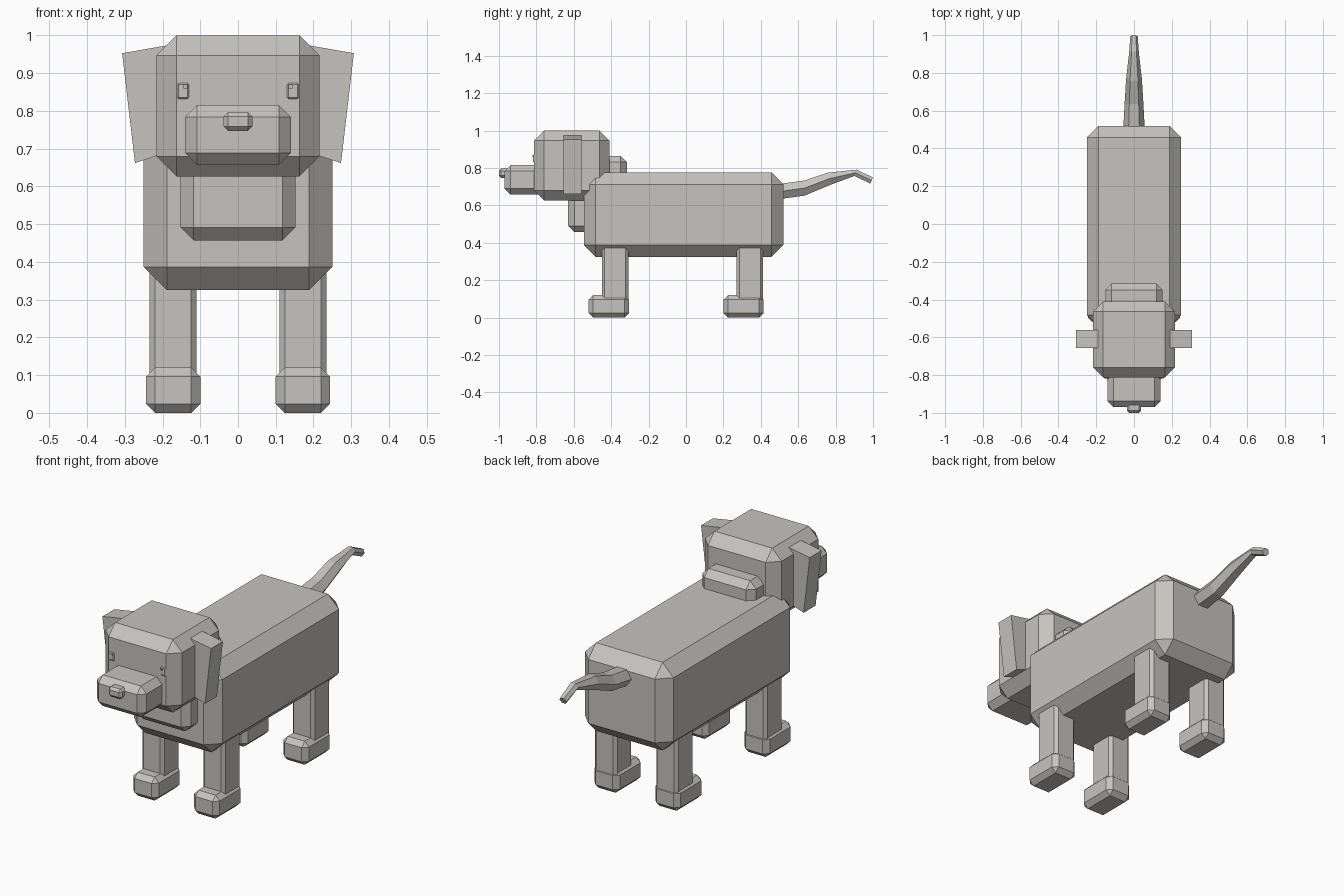
import bpy, bmesh
from mathutils import Vector

if "Cube" in bpy.data.objects:
    bpy.data.objects.remove(bpy.data.objects["Cube"])

fur = bpy.data.materials.new("warm_grey")
fur.diffuse_color = (0.56, 0.55, 0.52, 1)
fur.use_nodes = True
fur.node_tree.nodes["Principled BSDF"].inputs["Base Color"].default_value = fur.diffuse_color


def finish(name, bm):
    bmesh.ops.recalc_face_normals(bm, faces=bm.faces)
    me = bpy.data.meshes.new(name)
    bm.to_mesh(me)
    bm.free()
    me.materials.append(fur)
    ob = bpy.data.objects.new(name, me)
    bpy.context.collection.objects.link(ob)
    return ob


def block(name, x, y, z, chamfer=0.0):
    """Box between (min, max) ranges with flat chamfered edges."""
    bm = bmesh.new()
    bmesh.ops.create_cube(bm, size=1)
    for v in bm.verts:
        v.co = Vector([r[0] + (c + 0.5) * (r[1] - r[0]) for c, r in zip(v.co, (x, y, z))])
    if chamfer:
        bmesh.ops.bevel(bm, geom=bm.edges[:], offset=chamfer, offset_type='OFFSET',
                        segments=1, profile=0.5, affect='EDGES')
    return finish(name, bm)


def skin(name, rings):
    """Loft closed rings of points into a capped solid."""
    bm = bmesh.new()
    loops = [[bm.verts.new(p) for p in ring] for ring in rings]
    n = len(loops[0])
    for a, b in zip(loops, loops[1:]):
        for i in range(n):
            bm.faces.new((a[i], a[(i + 1) % n], b[(i + 1) % n], b[i]))
    bm.faces.new(loops[0])
    bm.faces.new(loops[-1])
    return finish(name, bm)


# Torso, neck and head
block("body", (-0.25, 0.25), (-0.545, 0.52), (0.325, 0.775), 0.062)
block("neck", (-0.152, 0.152), (-0.63, -0.315), (0.457, 0.865), 0.034)
block("head", (-0.216, 0.216), (-0.812, -0.41), (0.627, 1.0), 0.053)
block("snout", (-0.14, 0.14), (-0.97, -0.72), (0.657, 0.816), 0.032)
block("nose", (-0.038, 0.038), (-1.0, -0.945), (0.747, 0.797), 0.012)

for s, side in ((-1, "left"), (1, "right")):
    def span(a, b):
        return tuple(sorted((s * a, s * b)))

    # Eyes with a small raised glint
    block(side + "_eye", span(0.13, 0.161), (-0.817, -0.79), (0.832, 0.874), 0.004)
    block(side + "_eye_glint", span(0.134, 0.144), (-0.822, -0.80), (0.860, 0.870))

    # Tapered hanging ears
    profile = [(0.17, 0.977), (0.307, 0.953), (0.273, 0.662), (0.20, 0.686)]
    skin(side + "_ear", [[(s * x, y, z) for x, z in profile] for y in (-0.656, -0.56)])

    # Legs and paws
    for end, y in (("front", -0.52), ("back", 0.20)):
        block(f"{end}_{side}_leg", span(0.11, 0.235), (y + 0.07, y + 0.212), (0.05, 0.45), 0.015)
        block(f"{end}_{side}_paw", span(0.10, 0.244), (y, y + 0.215), (0.0, 0.12), 0.024)

# Curved six-sided tail: y and z of upper edge, y and z of lower edge, half width
sections = [
    (0.50, 0.715, 0.50, 0.634, 0.057),
    (0.634, 0.733, 0.634, 0.652, 0.05),
    (0.757, 0.775, 0.775, 0.711, 0.042),
    (0.912, 0.791, 0.90, 0.757, 0.026),
    (1.0, 0.749, 0.985, 0.717, 0.02),
]
rings = []
for yt, zt, yb, zb, w in sections:
    ym, zm, h = (yt + yb) / 2, (zt + zb) / 2, w / 2
    rings.append([(h, yt, zt), (w, ym, zm), (h, yb, zb),
                  (-h, yb, zb), (-w, ym, zm), (-h, yt, zt)])
skin("tail", rings)
